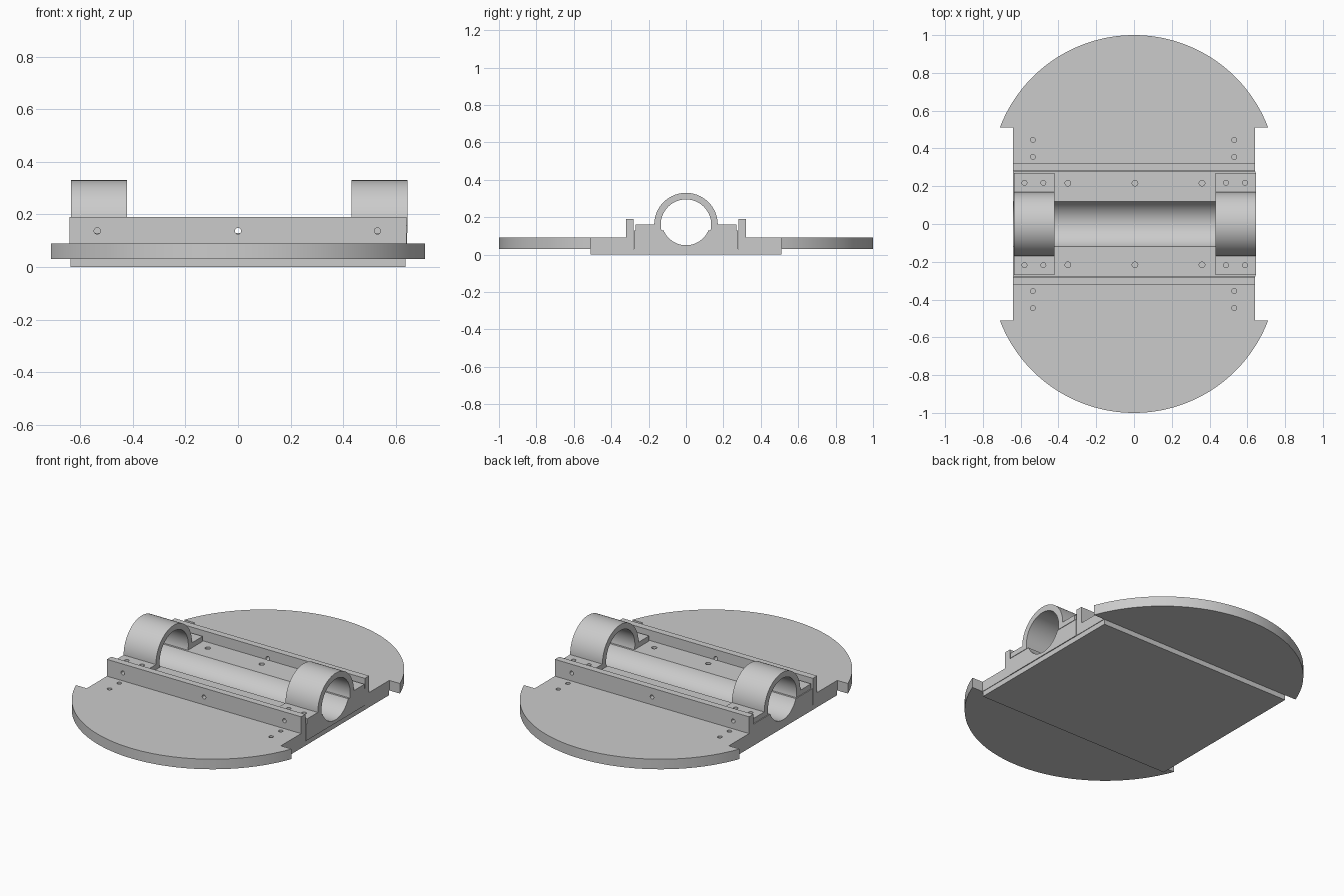
import bpy, bmesh, math

if "Cube" in bpy.data.objects:
    bpy.data.objects.remove(bpy.data.objects["Cube"])

MAP = {'x': lambda a, b, t: (t, a, b),
       'y': lambda a, b, t: (a, t, b),
       'z': lambda a, b, t: (a, b, t)}


def arc(cx, cy, r, a0, a1, n):
    return [(cx + r * math.cos(a0 + (a1 - a0) * i / n),
             cy + r * math.sin(a0 + (a1 - a0) * i / n)) for i in range(n + 1)]


def prism(name, outlines, lo, hi, axis):
    """Extrude one or more 2D outlines along an axis."""
    bm = bmesh.new()
    for pts in outlines:
        a = [bm.verts.new(MAP[axis](u, v, lo)) for u, v in pts]
        b = [bm.verts.new(MAP[axis](u, v, hi)) for u, v in pts]
        bm.faces.new(a)
        bm.faces.new(b)
        for i in range(len(pts)):
            j = (i + 1) % len(pts)
            bm.faces.new((a[i], a[j], b[j], b[i]))
    bmesh.ops.recalc_face_normals(bm, faces=bm.faces)
    me = bpy.data.meshes.new(name)
    bm.to_mesh(me)
    bm.free()
    ob = bpy.data.objects.new(name, me)
    bpy.context.collection.objects.link(ob)
    return ob


def activate(ob):
    bpy.ops.object.select_all(action='DESELECT')
    ob.select_set(True)
    bpy.context.view_layer.objects.active = ob


def drill(ob, centres, r, lo, hi, axis):
    """Drill round holes, given centres in the plane across the axis."""
    holes = [arc(u, v, r, 0, math.tau, 24)[:-1] for u, v in centres]
    cutter = prism("hole_cutter", holes, lo, hi, axis)
    cutter.hide_render = True
    mod = ob.modifiers.new("holes", 'BOOLEAN')
    mod.operation = 'DIFFERENCE'
    mod.solver = 'EXACT'
    mod.object = cutter
    activate(ob)
    bpy.ops.object.modifier_apply(modifier=mod.name)
    bpy.data.objects.remove(cutter)


def smooth(ob):
    activate(ob)
    bpy.ops.object.shade_smooth_by_angle(angle=math.radians(30))


# base plate under everything
prism("base_plate", [[(-0.637, -0.51), (0.637, -0.51), (0.637, 0.51), (-0.637, 0.51)]],
      0, 0.03, 'z')

# central block with the round trough
a = math.atan2(-0.05, 0.12)
trough = arc(0, 0.18, 0.13, a, -math.pi - a, 40)
block = prism("cradle_block",
              [[(-0.277, 0.03), (0.277, 0.03), (0.277, 0.13)] + trough + [(-0.277, 0.13)]],
              -0.64, 0.642, 'x')
drill(block, [(x, s * 0.216) for x in (-0.35, 0.005, 0.36) for s in (-1, 1)],
      0.015, 0.06, 0.2, 'z')
smooth(block)

for s, side in ((-1, "front"), (1, "back")):
    # disc lobe with a narrower tongue towards the middle
    a = math.atan2(0.27, 0.71)
    pts = arc(0, 0.24, 0.76, a, math.pi - a, 80)
    pts += [(-0.64, 0.51), (-0.64, 0.28), (0.64, 0.28), (0.64, 0.51)]
    lobe = prism(side + "_disc_lobe", [[(x, s * y) for x, y in pts]], 0.03, 0.09, 'z')
    drill(lobe, [(x, s * y) for x in (-0.535, 0.53) for y in (0.355, 0.445)],
          0.013, 0.0, 0.2, 'z')
    smooth(lobe)

    # upright rail with cross holes
    y0, y1 = sorted((s * 0.28, s * 0.32))
    rail = prism(side + "_rail", [[(-0.64, 0.09), (0.64, 0.09), (0.64, 0.19), (-0.64, 0.19)]],
                 y0, y1, 'y')
    drill(rail, [(x, 0.137) for x in (-0.535, 0, 0.53)], 0.012, y0 - 0.01, y1 + 0.01, 'y')
    smooth(rail)

# clamp caps: arch with bolted flanges
a_in = math.asin(0.03 / 0.135)
cap_profile = [(0.27, 0.13), (0.27, 0.16)] + arc(0, 0.16, 0.17, 0, math.pi, 48)
cap_profile += [(-0.27, 0.16), (-0.27, 0.13)] + arc(0, 0.16, 0.135, math.pi + a_in, -a_in, 48)
for side, x0, x1, bolts in (("left", -0.635, -0.422, (-0.58, -0.48)),
                            ("right", 0.432, 0.645, (0.487, 0.588))):
    cap = prism(side + "_clamp_cap", [cap_profile], x0, x1, 'x')
    drill(cap, [(x, s * 0.218) for x in bolts for s in (-1, 1)], 0.013, 0.1, 0.2, 'z')
    smooth(cap)
